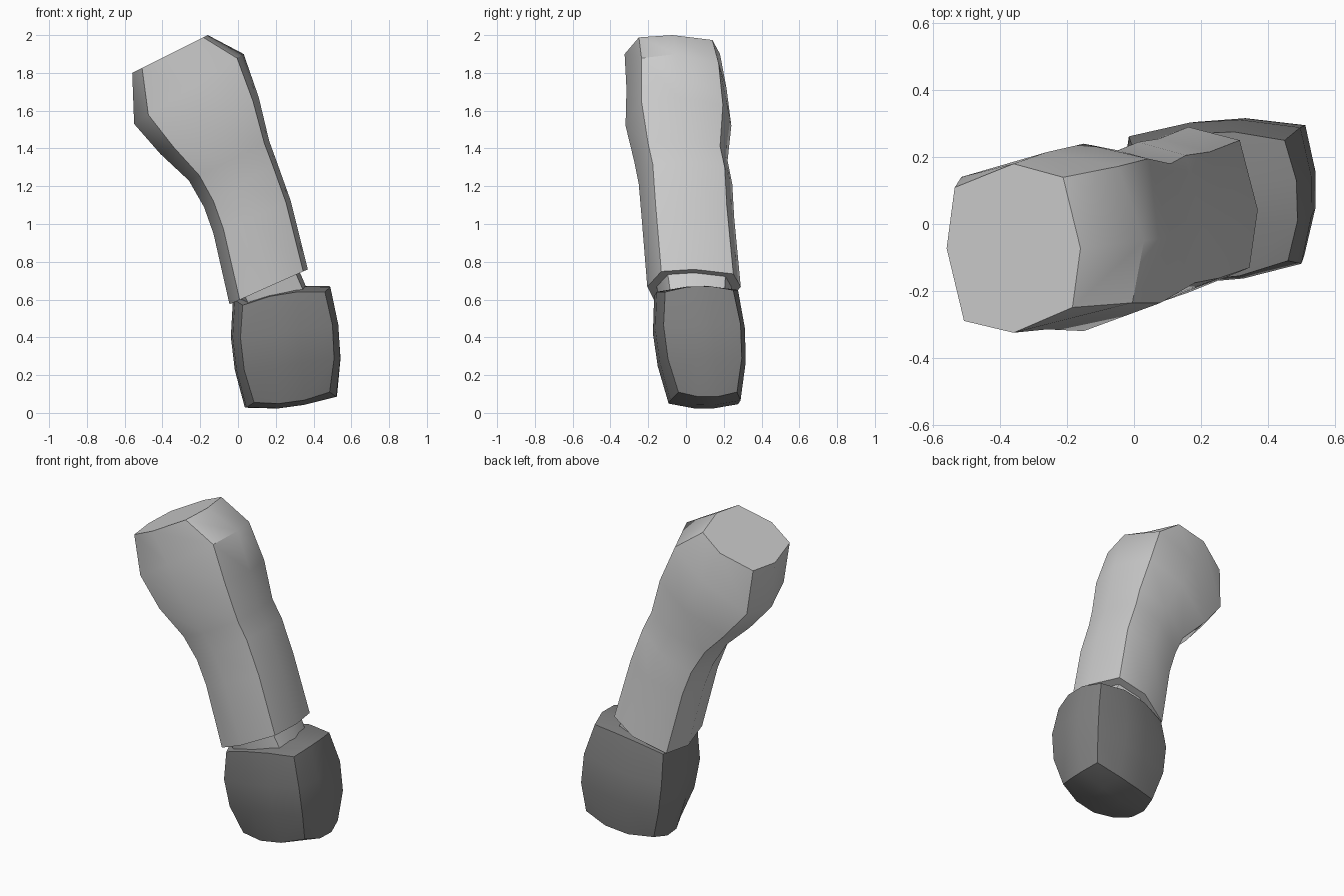
import bpy, bmesh, math
from mathutils import Vector
from itertools import product

if "Cube" in bpy.data.objects:
    bpy.data.objects.remove(bpy.data.objects["Cube"])


def finish(bm, name):
    bmesh.ops.recalc_face_normals(bm, faces=bm.faces)
    mesh = bpy.data.meshes.new(name)
    bm.to_mesh(mesh)
    bm.free()
    for p in mesh.polygons:
        p.use_smooth = True
    mesh.set_sharp_from_angle(angle=math.radians(38))
    obj = bpy.data.objects.new(name, mesh)
    bpy.context.collection.objects.link(obj)
    return obj


# Bulged-box cross-section: corners and side midpoints
SECTION = [(-.74, -.86), (0, -1), (.88, -.70), (1, 0),
           (.74, .84), (0, 1), (-.88, .72), (-1, 0)]


def ring(xl, zl, xr, zr, yf, yb, s=1):
    cx, cz, cy = (xl + xr) / 2, (zl + zr) / 2, (yf + yb) / 2
    return [Vector((cx + s * u * (xr - xl) / 2,
                    cy + s * v * (yb - yf) / 2,
                    cz + s * u * (zr - zl) / 2)) for u, v in SECTION]


def tube(name, rings, cap_start=False, cap_end=False):
    bm = bmesh.new()
    loops = [[bm.verts.new(p) for p in r] for r in rings]
    n = len(SECTION)
    for a, b in zip(loops, loops[1:]):
        for i in range(n):
            j = (i + 1) % n
            bm.faces.new((a[i], a[j], b[j], b[i]))
    if cap_start:
        bm.faces.new(loops[0])
    if cap_end:
        bm.faces.new(loops[-1])
    return finish(bm, name)


# Sleeve: bent tube, each row is left x,z / right x,z / front y / back y
cuff = (-.045, .575, .37, .76, -.205, .29)
rows = [(-.56, 1.80, -.16, 2.00, -.325, .18),
        (-.55, 1.53, .03, 1.90, -.315, .215),
        (-.41, 1.37, .11, 1.67, -.32, .24),
        (-.26, 1.23, .165, 1.44, -.275, .22),
        (-.18, 1.09, .205, 1.33, -.25, .245),
        (-.13, .95, .28, 1.12, -.235, .255),
        cuff]
inner = ring(*cuff, s=.8)
tube("sleeve", [ring(*r) for r in rows] + [inner], cap_start=True)

# Wrist: short narrower link from the cuff into the fist
tube("wrist", [inner, ring(.04, .50, .39, .60, -.13, .23)], cap_end=True)

# Fist: tapered box with bulging sides, keyed by left/right, front/back, bottom/top
CORNERS = {(-1, -1, -1): (.085, -.07, .055), (1, -1, -1): (.485, -.04, .11),
           (-1, 1, -1): (.06, .23, .05), (1, 1, -1): (.495, .27, .11),
           (-1, -1, 1): (.025, -.15, .57), (1, -1, 1): (.46, -.11, .64),
           (-1, 1, 1): (-.005, .23, .58), (1, 1, 1): (.45, .25, .65)}
BULGE = (.036, .036, .027)


def fist_point(c):
    p = Vector((0, 0, 0))
    for key, co in CORNERS.items():
        w = math.prod((1 + k * t) / 2 for k, t in zip(key, c))
        p += Vector(co) * w
    for a in range(3):
        if abs(c[a]) == 1:
            others = [c[b] ** 2 for b in range(3) if b != a]
            p[a] += c[a] * BULGE[a] * (2 - sum(others))
    return p


bm = bmesh.new()
steps = (-1, -1 / 3, 1 / 3, 1)
verts = {k: bm.verts.new(fist_point([steps[i] for i in k]))
         for k in product(range(4), repeat=3) if 0 in k or 3 in k}
for axis, side, i, j in product(range(3), (0, 3), range(3), range(3)):
    quad = []
    for di, dj in ((0, 0), (1, 0), (1, 1), (0, 1)):
        k = [i + di, j + dj]
        k.insert(axis, side)
        quad.append(verts[tuple(k)])
    bm.faces.new(quad)
fist = finish(bm, "fist")
mat = bpy.data.materials.new("dark_grey")
mat.diffuse_color = (.22, .22, .22, 1)
mat.use_nodes = True
mat.node_tree.nodes["Principled BSDF"].inputs["Base Color"].default_value = mat.diffuse_color
fist.data.materials.append(mat)
